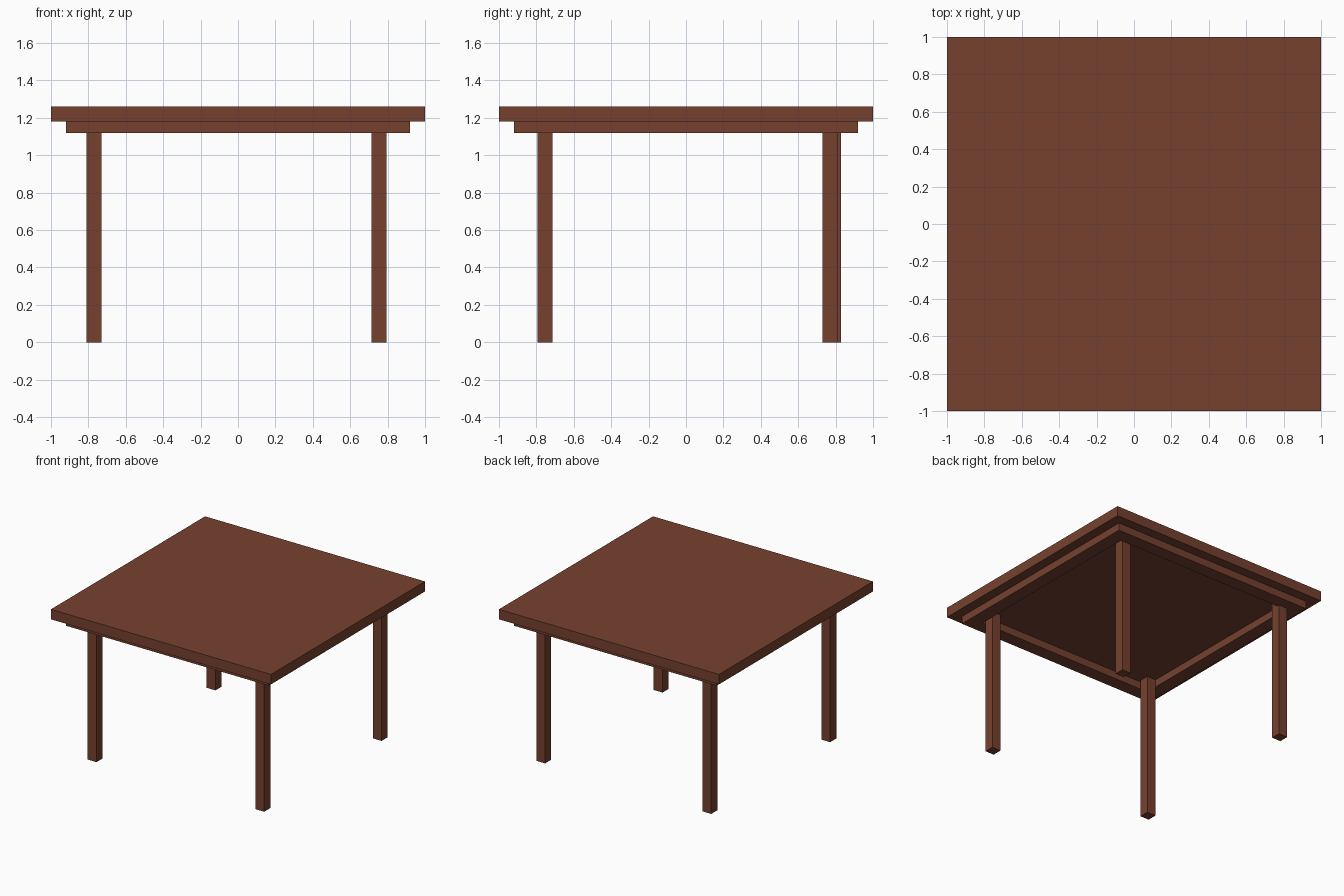
import bpy
import bmesh

if "Cube" in bpy.data.objects:
    bpy.data.objects.remove(bpy.data.objects["Cube"])

wood = bpy.data.materials.new("brown_wood")
wood.diffuse_color = (0.18, 0.053, 0.028, 1)
wood.use_nodes = True
wood.node_tree.nodes["Principled BSDF"].inputs["Base Color"].default_value = wood.diffuse_color

TOP_Z, UNDERSIDE_Z, APRON_Z = 1.262, 1.18, 1.118
OUTER, INNER = 0.92, 0.81
LEG = 0.08


def add_object(name, bm):
    bmesh.ops.recalc_face_normals(bm, faces=bm.faces)
    mesh = bpy.data.meshes.new(name)
    bm.to_mesh(mesh)
    bm.free()
    mesh.materials.append(wood)
    obj = bpy.data.objects.new(name, mesh)
    bpy.context.collection.objects.link(obj)
    return obj


def box(name, x0, x1, y0, y1, z0, z1):
    bm = bmesh.new()
    bmesh.ops.create_cube(bm, size=1)
    for v in bm.verts:
        v.co.x = x0 if v.co.x < 0 else x1
        v.co.y = y0 if v.co.y < 0 else y1
        v.co.z = z0 if v.co.z < 0 else z1
    return add_object(name, bm)


def square_frame(name, outer, inner, z0, z1):
    bm = bmesh.new()
    corners = [(-1, -1), (1, -1), (1, 1), (-1, 1)]
    section = [(outer, z0), (outer, z1), (inner, z1), (inner, z0)]
    rings = [[bm.verts.new((cx * r, cy * r, z)) for r, z in section]
             for cx, cy in corners]
    for i in range(4):
        a, b = rings[i], rings[(i + 1) % 4]
        for j in range(4):
            k = (j + 1) % 4
            bm.faces.new((a[j], b[j], b[k], a[k]))
    return add_object(name, bm)


# Tabletop slab
box("tabletop", -1, 1, -1, 1, UNDERSIDE_Z, TOP_Z)

# Hollow apron frame under the top
square_frame("apron", OUTER, INNER, APRON_Z, UNDERSIDE_Z)

# Legs, slightly uneven in placement, running up inside the apron
legs = {
    "front_left_leg": (-0.77, -0.754),
    "front_right_leg": (0.754, -0.754),
    "back_left_leg": (-0.77, 0.79),
    "back_right_leg": (0.754, 0.77),
}
for name, (x, y) in legs.items():
    h = LEG / 2
    box(name, x - h, x + h, y - h, y + h, 0, UNDERSIDE_Z)
